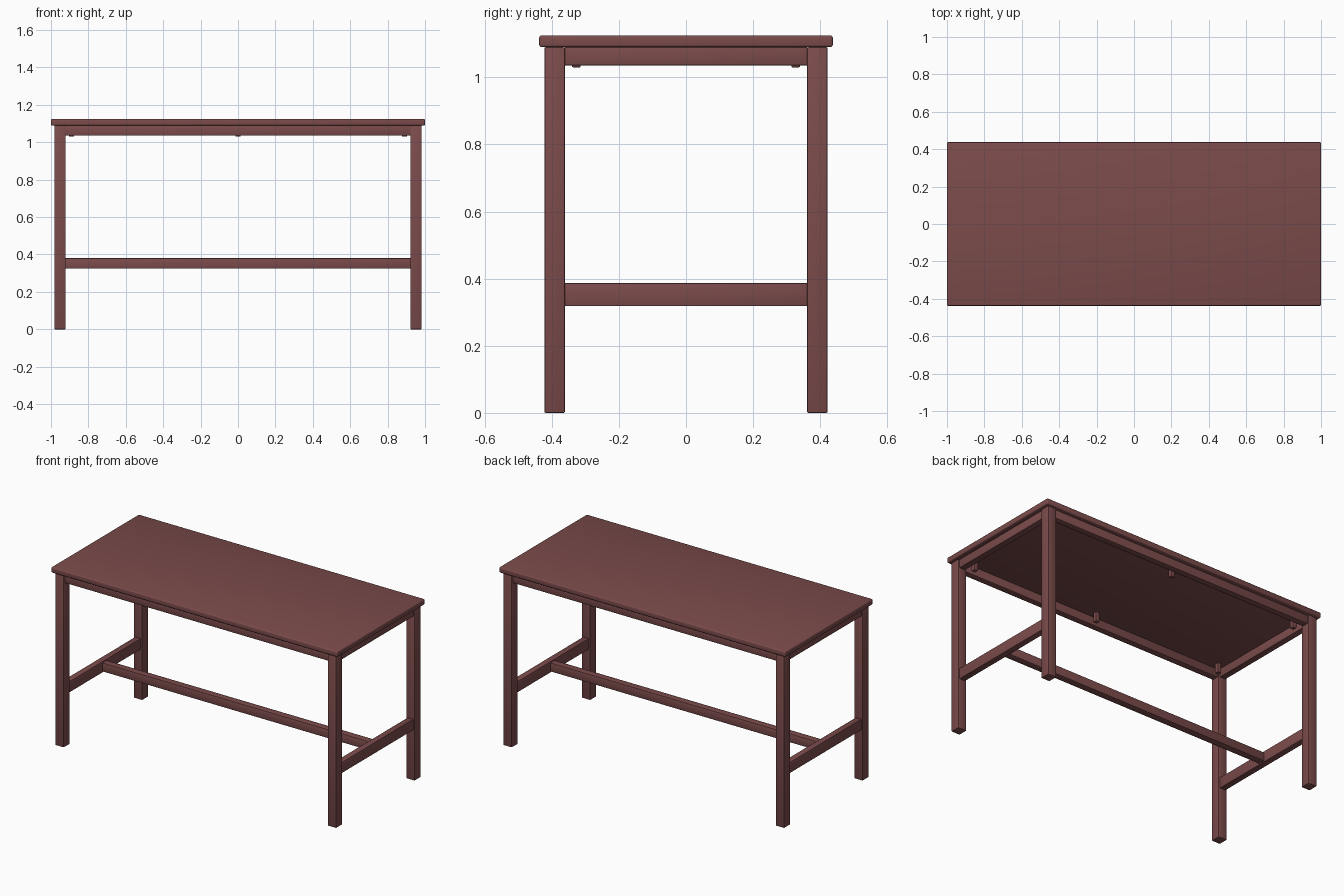
import bpy, bmesh

if "Cube" in bpy.data.objects:
    bpy.data.objects.remove(bpy.data.objects["Cube"])

wood = bpy.data.materials.new("red_brown_wood")
wood.diffuse_color = (0.20, 0.07, 0.07, 1)
wood.use_nodes = True
wood.node_tree.nodes["Principled BSDF"].inputs["Base Color"].default_value = wood.diffuse_color


def box(name, x, y, z, bevel=0.003, segments=2):
    """Softened box given as (min, max) ranges on each axis."""
    bm = bmesh.new()
    bmesh.ops.create_cube(bm, size=1)
    for v in bm.verts:
        v.co = [r[0] + (c + 0.5) * (r[1] - r[0]) for c, r in zip(v.co, (x, y, z))]
    bmesh.ops.bevel(bm, geom=bm.edges[:], offset=bevel, segments=segments,
                    profile=0.5, affect='EDGES')
    bmesh.ops.recalc_face_normals(bm, faces=bm.faces[:])
    mesh = bpy.data.meshes.new(name)
    bm.to_mesh(mesh)
    bm.free()
    mesh.materials.append(wood)
    obj = bpy.data.objects.new(name, mesh)
    bpy.context.collection.objects.link(obj)
    bpy.context.view_layer.objects.active = obj
    bpy.ops.object.select_all(action='DESELECT')
    obj.select_set(True)
    bpy.ops.object.shade_smooth_by_angle()
    return obj


def side(s, a, b):
    return tuple(sorted((s * a, s * b)))


# Table top
box("table_top", (-1, 1), (-0.4375, 0.4375), (1.09, 1.125), 0.007, 3)

LX, LY = (0.922, 0.981), (0.361, 0.422)
TOP, APRON, RAIL = 1.09, 1.036, (0.318, 0.387)

for sx, xn in ((-1, "left"), (1, "right")):
    # Legs
    for sy, yn in ((-1, "front"), (1, "back")):
        box(f"{yn}_{xn}_leg", side(sx, *LX), side(sy, *LY), (0, TOP), 0.004)
    # End apron and end stretcher
    box(f"{xn}_apron", side(sx, 0.932, 0.972), (-0.363, 0.363), (APRON, TOP))
    box(f"{xn}_stretcher", side(sx, 0.932, 0.972), (-0.363, 0.363), RAIL)

for sy, yn in ((-1, "front"), (1, "back")):
    # Long aprons
    box(f"{yn}_apron", (-0.924, 0.924), side(sy, 0.372, 0.412), (APRON, TOP))
    # Small fixing blocks under the top
    for x in (-0.89, 0, 0.89):
        box(f"{yn}_fixing_block", (x - 0.013, x + 0.013),
            side(sy, 0.314, 0.34), (1.03, TOP))

# Long centre stretcher joining the two end stretchers
box("centre_stretcher", (-0.934, 0.934), (-0.022, 0.022), (0.325, 0.38))
